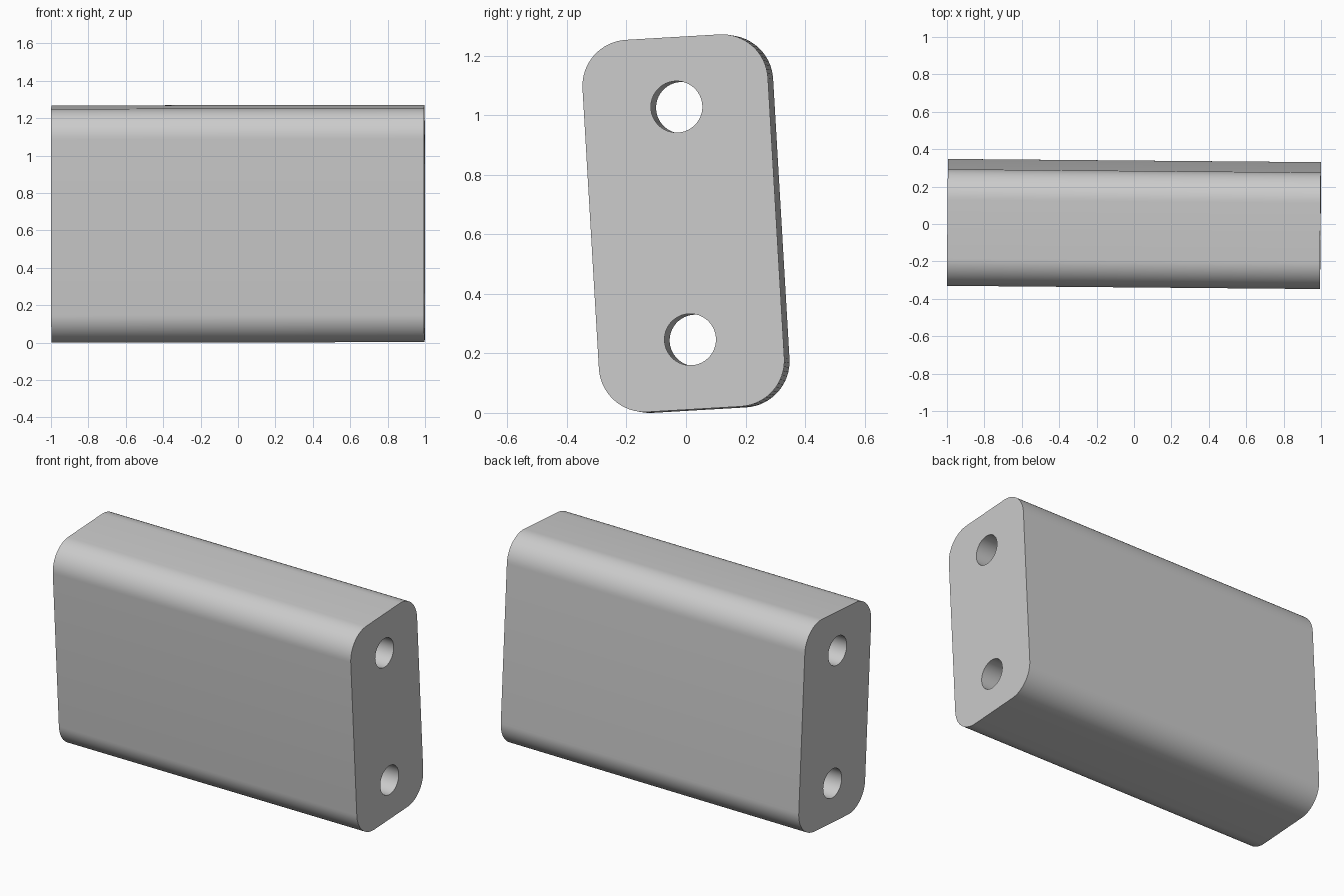
import bpy, bmesh, math
from mathutils import Matrix, Vector

if "Cube" in bpy.data.objects:
    bpy.data.objects.remove(bpy.data.objects["Cube"], do_unlink=True)

LENGTH, WIDTH, HEIGHT = 1.994, 0.624, 1.252
CORNER, HOLE, SPACING = 0.155, 0.0865, 0.783


def arc(cy, cz, radius, start, sweep, steps):
    """Points of an arc in the end plane of the block."""
    angles = [math.radians(start + sweep * i / steps) for i in range(steps + 1)]
    return [Vector((-LENGTH / 2, cy + radius * math.cos(a), cz + radius * math.sin(a)))
            for a in angles]


def add_loop(bm, points):
    verts = [bm.verts.new(p) for p in points]
    return [bm.edges.new((v, verts[i - 1])) for i, v in enumerate(verts)]


# Rounded rectangle outline with two round holes
bm = bmesh.new()
outline = []
for i, (sy, sz) in enumerate([(1, 1), (-1, 1), (-1, -1), (1, -1)]):
    outline += arc(sy * (WIDTH / 2 - CORNER), sz * (HEIGHT / 2 - CORNER),
                   CORNER, 90 * i, 90, 16)
edges = add_loop(bm, outline)
for side in (1, -1):
    edges += add_loop(bm, arc(0, side * SPACING / 2, HOLE, 0, 360, 48)[:-1])
bmesh.ops.triangle_fill(bm, use_beauty=True, edges=edges, normal=(-1, 0, 0))

# Extrude along the block, keeping the first end as a cap
result = bmesh.ops.extrude_face_region(bm, geom=bm.faces[:], use_keep_orig=True)
moved = [g for g in result["geom"] if isinstance(g, bmesh.types.BMVert)]
bmesh.ops.translate(bm, verts=moved, vec=(LENGTH, 0, 0))
bmesh.ops.recalc_face_normals(bm, faces=bm.faces[:])

# Slight lean, then rest it on the ground
lean = (Matrix.Rotation(math.radians(-0.5), 4, "Z")
        @ Matrix.Rotation(-0.0015, 4, "Y")
        @ Matrix.Rotation(math.radians(3.35), 4, "X"))
bm.transform(lean)
bm.transform(Matrix.Translation((0, 0, -min(v.co.z for v in bm.verts))))

mesh = bpy.data.meshes.new("drilled_block")
bm.to_mesh(mesh)
bm.free()
block = bpy.data.objects.new("drilled_block", mesh)
bpy.context.collection.objects.link(block)

# Plain grey material
grey = bpy.data.materials.new("light_grey")
grey.use_nodes = True
colour = (0.6, 0.6, 0.6, 1)
grey.diffuse_color = colour
grey.node_tree.nodes["Principled BSDF"].inputs["Base Color"].default_value = colour
mesh.materials.append(grey)

# Smooth rounded sides and bores, sharp ends
bpy.ops.object.select_all(action="DESELECT")
block.select_set(True)
bpy.context.view_layer.objects.active = block
bpy.ops.object.shade_smooth_by_angle(angle=math.radians(30))
